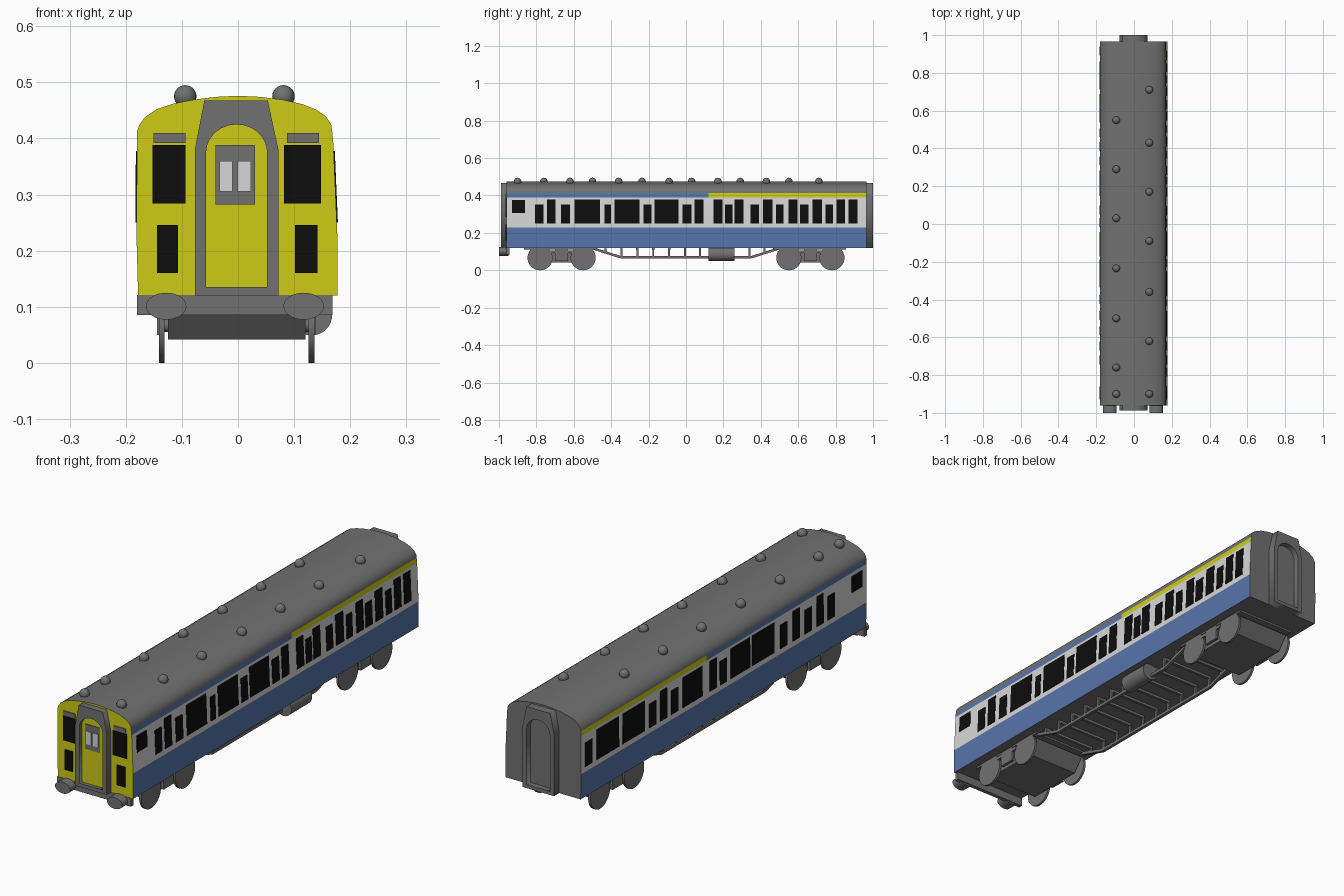
import bpy, bmesh, math
from mathutils import Matrix, Vector

if "Cube" in bpy.data.objects:
    bpy.data.objects.remove(bpy.data.objects["Cube"])


def material(name, rgb):
    m = bpy.data.materials.new(name)
    m.diffuse_color = (*rgb, 1)
    m.use_nodes = True
    m.node_tree.nodes["Principled BSDF"].inputs["Base Color"].default_value = m.diffuse_color
    return m


GREY = material("grey", (0.165, 0.165, 0.165))
YELLOW = material("yellow", (0.62, 0.60, 0.008))
BLUE = material("blue", (0.095, 0.175, 0.40))
WHITE = material("off_white", (0.68, 0.68, 0.68))
BLACK = material("black", (0.004, 0.004, 0.004))


def finish(name, bm, mats, smooth=True):
    bmesh.ops.recalc_face_normals(bm, faces=bm.faces)
    me = bpy.data.meshes.new(name)
    bm.to_mesh(me)
    bm.free()
    for m in mats:
        me.materials.append(m)
    ob = bpy.data.objects.new(name, me)
    bpy.context.collection.objects.link(ob)
    if smooth:
        bpy.ops.object.select_all(action='DESELECT')
        ob.select_set(True)
        bpy.context.view_layer.objects.active = ob
        bpy.ops.object.shade_smooth_by_angle(angle=math.radians(35))
    return ob


def add_box(bm, x, y, z):
    c = [(a + b) / 2 for a, b in (x, y, z)]
    s = [b - a for a, b in (x, y, z)]
    bmesh.ops.create_cube(bm, size=1, matrix=Matrix.Translation(c) @ Matrix.Diagonal((*s, 1)))


def box(name, x, y, z, mat):
    bm = bmesh.new()
    add_box(bm, x, y, z)
    return finish(name, bm, [mat], False)


def add_cyl(bm, centre, axis, rx, rz, length, seg=32):
    rot = Matrix.Rotation(math.pi / 2, 4, axis)
    bmesh.ops.create_cone(bm, cap_ends=True, segments=seg, radius1=1, radius2=1, depth=1,
                          matrix=Matrix.Translation(centre) @ rot @ Matrix.Diagonal((rx, rz, length, 1)))


def add_bar(bm, a, b, t):
    a, b = Vector(a), Vector(b)
    rot = (b - a).to_track_quat('Z', 'Y').to_matrix().to_4x4()
    bmesh.ops.create_cube(bm, size=1, matrix=Matrix.Translation((a + b) / 2) @ rot
                          @ Matrix.Diagonal((t, t, (b - a).length, 1)))


def panel(name, loops, y0, y1, mat):
    """Flat x/z outline, inner loops become holes, extruded from y0 to y1."""
    cu = bpy.data.curves.new(name, 'CURVE')
    cu.dimensions, cu.fill_mode, cu.extrude = '2D', 'BOTH', (y1 - y0) / 2
    for loop in loops:
        sp = cu.splines.new('POLY')
        sp.points.add(len(loop) - 1)
        for p, (x, z) in zip(sp.points, loop):
            p.co = (x, z, 0, 1)
        sp.use_cyclic_u = True
    cu.materials.append(mat)
    ob = bpy.data.objects.new(name, cu)
    bpy.context.collection.objects.link(ob)
    ob.rotation_euler.x = math.pi / 2
    ob.location.y = (y0 + y1) / 2
    bpy.ops.object.select_all(action='DESELECT')
    ob.select_set(True)
    bpy.context.view_layer.objects.active = ob
    bpy.ops.object.convert(target='MESH')


# Body shell: one cross-section swept along y, coloured by height
section = [(0.177, 0.12), (0.177, 0.228), (0.170, 0.39), (0.168, 0.412), (0.166, 0.425), (0.157, 0.439),
           (0.14, 0.451), (0.115, 0.461), (0.08, 0.469), (0.04, 0.474), (0, 0.476), (-0.04, 0.474),
           (-0.08, 0.469), (-0.115, 0.462), (-0.145, 0.452), (-0.166, 0.438), (-0.176, 0.424),
           (-0.180, 0.412), (-0.180, 0.39), (-0.181, 0.228), (-0.178, 0.12)]
bm = bmesh.new()
rings = [[bm.verts.new((x, y, z)) for x, z in section] for y in (-0.96, 0.12, 0.965)]
n = len(section)
for r0, r1 in zip(rings, rings[1:]):
    for i in range(n):
        j = (i + 1) % n
        f = bm.faces.new((r0[i], r0[j], r1[j], r1[i]))
        c = f.calc_center_median()
        if c.z < 0.121 or c.z > 0.412:
            f.material_index = 0
        elif c.z < 0.228:
            f.material_index = 2
        elif c.z < 0.39:
            f.material_index = 3
        else:
            f.material_index = 1 if c.y > 0.12 else 2
bm.faces.new(rings[0]).material_index = 1
bm.faces.new(rings[-1])
finish("body_shell", bm, [GREY, YELLOW, BLUE, WHITE])


# Side windows: thin plates that follow the slope of each side
def side_windows(name, side, spans):
    bm = bmesh.new()
    for y0, y1, z0, z1 in spans:
        vs = []
        for off in (-0.002, 0.002):
            for y, z in ((y0, z0), (y1, z0), (y1, z1), (y0, z1)):
                t = (z - 0.228) / 0.162
                x = 0.177 - 0.007 * t if side > 0 else 0.181 - 0.001 * t
                vs.append(bm.verts.new((side * (x + off), y, z)))
        a, b = vs[:4], vs[4:]
        bm.faces.new(a)
        bm.faces.new(b)
        for i in range(4):
            j = (i + 1) % 4
            bm.faces.new((a[i], a[j], b[j], b[i]))
    finish(name, bm, [BLACK], False)


TALL, LOW = 0.378, 0.352
cab = (-0.93, -0.86, 0.305, 0.375)
right = [(-.785, .045, LOW), (-.72, .047, TALL), (-.645, .048, LOW), (-.528, .134, TALL), (-.418, .034, LOW),
         (-.315, .134, TALL), (-.206, .044, LOW), (-.104, .13, TALL), (.005, .048, LOW), (.07, .048, TALL),
         (.17, .048, TALL), (.228, .04, LOW), (.283, .048, TALL), (.368, .044, LOW), (.437, .052, TALL),
         (.502, .04, LOW), (.572, .048, TALL), (.633, .046, LOW), (.702, .05, TALL), (.767, .04, LOW),
         (.828, .045, TALL), (.893, .047, TALL)]
left = [(.915, .047, LOW), (.786, .15, TALL), (.612, .15, TALL), (.483, .047, LOW), (.41, .047, TALL),
        (.335, .047, LOW), (.215, .134, TALL), (.075, .047, TALL), (.007, .047, LOW), (-.108, .13, TALL),
        (-.262, .15, TALL), (-.4, .047, LOW), (-.485, .047, TALL), (-.565, .047, LOW),
        (-.645, .047, TALL), (-.72, .047, LOW)]
for name, side, row in (("right_windows", 1, right), ("left_windows", -1, left)):
    side_windows(name, side, [cab] + [(y - w / 2, y + w / 2, 0.25, top) for y, w, top in row])

# Front cab windows and plates
for name, x, z, mat in (("left_cab_window", (-.152, -.094), (.284, .388), BLACK),
                        ("right_cab_window", (.082, .148), (.284, .388), BLACK),
                        ("left_cab_plate", (-.151, -.094), (.392, .41), GREY),
                        ("right_cab_plate", (.087, .144), (.392, .41), GREY),
                        ("left_lower_window", (-.144, -.107), (.16, .246), BLACK),
                        ("right_lower_window", (.102, .142), (.16, .246), BLACK)):
    box(name, x, (-.964, -.957), z, mat)

# End gangways: tapered frames with an arched opening and a door set inside
outer = [(-.077, .12), (.072, .12), (.072, .38), (.053, .468), (-.06, .468), (-.077, .38)]
arch = [(-.057, .135), (.052, .135)]
arch += [(-.0025 + .0545 * math.cos(a), .375 + .05 * math.sin(a)) for a in
         [math.pi * i / 12 for i in range(13)]]
panel("front_gangway_frame", [outer, arch], -.988, -.955, GREY)
panel("rear_gangway_frame", [outer, arch], .96, 1.0, GREY)
panel("front_gangway_door", [arch], -.972, -.957, YELLOW)
panel("rear_gangway_door", [arch], .96, .975, GREY)
box("door_window_frame", (-.04, .03), (-.975, -.971), (.282, .388), GREY)
box("door_window_left", (-.033, -.010), (-.978, -.974), (.305, .36), WHITE)
box("door_window_right", (-.001, .023), (-.978, -.974), (.305, .36), WHITE)

# Buffer beam and oval buffers
box("buffer_beam", (-.18, .168), (-.962, -.945), (.085, .121), GREY)
bm = bmesh.new()
for x in (-.128, .117):
    add_cyl(bm, (x, -.975, .101), 'X', .036, .024, .05)
finish("buffers", bm, [GREY])

# Roof vents
bm = bmesh.new()
for x, ys in ((-.094, (.55, .29, .03, -.235, -.5, -.76, -.9)), (.081, (.71, .43, .17, -.09, -.36, -.62, -.9))):
    for y in ys:
        bmesh.ops.create_uvsphere(bm, u_segments=20, v_segments=12, radius=.02,
                                  matrix=Matrix.Translation((x, y, .475)))
finish("roof_vents", bm, [GREY])

# Bogies: frame, side bars, axles and wheels
for label, yc in (("front", -.665), ("rear", .665)):
    box(label + "_bogie_plate", (-.14, .135), (yc - .2, yc + .19), (.112, .122), GREY)
    bm = bmesh.new()
    add_box(bm, (-.125, .12), (yc - .13, yc + .13), (.042, .1))
    for v in bm.verts:
        if v.co.z > .09:
            v.co.y = yc + (v.co.y - yc) * 1.35
    for x in (-.138, .133):
        add_box(bm, (x - .006, x + .006), (yc - .06, yc + .06), (.092, .107))
        add_box(bm, (x - .006, x + .006), (yc - .035, yc + .035), (.05, .115))
    finish(label + "_bogie_frame", bm, [GREY], False)
    bm = bmesh.new()
    for dy in (-.115, .115):
        add_cyl(bm, (-.0025, yc + dy, .067), 'Y', .012, .012, .27, 12)
        for x in (-.136, .131):
            add_cyl(bm, (x, yc + dy, .067), 'Y', .067, .067, .01, 40)
    finish(label + "_wheels", bm, [GREY])

# Underframe trusses with posts and cross bars
bm = bmesh.new()
posts = (-.43, -.345, -.26, -.175, -.09, -.005, .075, .16, .25, .34, .42)
for x in (-.125, .12):
    path = [(x, -.5, .118), (x, -.35, .07), (x, .35, .07), (x, .5, .118)]
    for a, b in zip(path, path[1:]):
        add_bar(bm, a, b, .013)
    for y in posts:
        low = .07 if abs(y) < .35 else .095
        add_bar(bm, (x, y, low), (x, y, .122), .01)
for y in posts:
    add_bar(bm, (-.125, y, .115), (.12, y, .115), .012)
finish("underframe_truss", bm, [GREY], False)

# Underfloor tank on the right side
bm = bmesh.new()
add_cyl(bm, (.131, .19, .086), 'X', .037, .037, .14)
finish("underfloor_tank", bm, [GREY])
